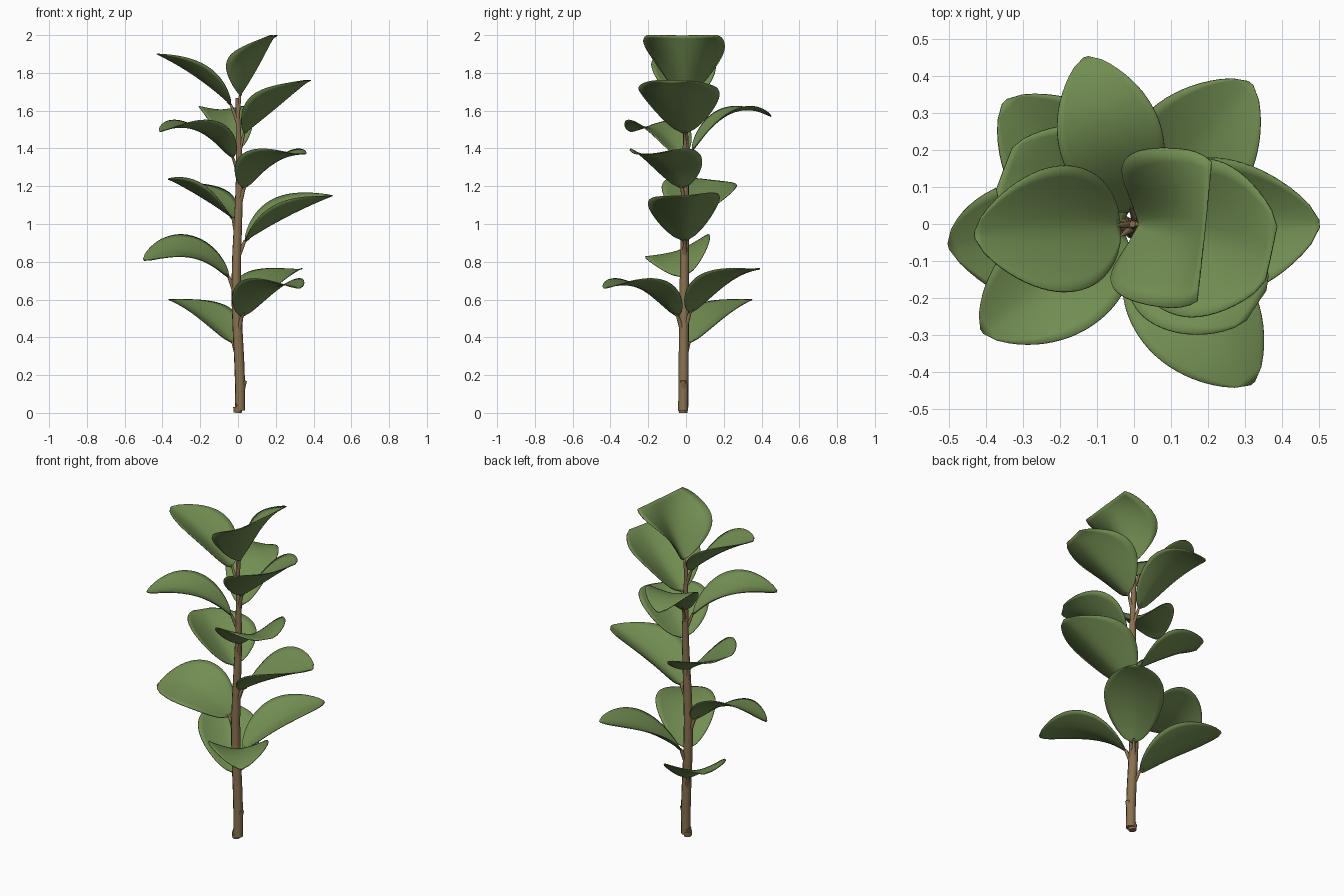
import bpy, bmesh, math
from mathutils import Vector

if "Cube" in bpy.data.objects:
    bpy.data.objects.remove(bpy.data.objects["Cube"])


def material(name, color):
    m = bpy.data.materials.new(name)
    m.diffuse_color = (*color, 1)
    m.use_nodes = True
    m.node_tree.nodes["Principled BSDF"].inputs["Base Color"].default_value = m.diffuse_color
    return m


GREEN = material("leaf green", (0.17, 0.27, 0.085))
BARK = material("bark brown", (0.25, 0.165, 0.08))


def tube(name, points, radii):
    """Tapered round branch through the given points."""
    cu = bpy.data.curves.new(name, 'CURVE')
    cu.dimensions = '3D'
    cu.bevel_depth = 1.0
    cu.bevel_resolution = 3
    cu.use_fill_caps = True
    sp = cu.splines.new('POLY')
    sp.points.add(len(points) - 1)
    for p, co, r in zip(sp.points, points, radii):
        p.co = (*co, 1)
        p.radius = r
    sp.use_smooth = True
    cu.materials.append(BARK)
    ob = bpy.data.objects.new(name, cu)
    bpy.context.collection.objects.link(ob)
    return ob


def width_at(u, widest, blunt):
    """Relative blade width: round base, tip from pointed (0) to square (1)."""
    if u < widest:
        return max(0.03, math.sin(math.pi / 2 * u / widest) ** 0.58)
    x = (u - widest) / (1 - widest)
    return max(0.02, blunt + (1 - blunt) * max(0.0, math.cos(math.pi / 2 * x)) ** 0.7)


def leaf(name, b, c, t, half_width, cup, roll=0.0, widest=0.5, blunt=0.05):
    """Cupped blade swept along a quadratic midrib."""
    nu, nv = 24, 12
    heading = Vector((t.x - b.x, t.y - b.y, 0)).normalized()
    left = Vector((0, 0, 1)).cross(heading)
    bm = bmesh.new()
    rows = []
    for i in range(nu + 1):
        u = i / nu
        mid = b * (1 - u) ** 2 + c * 2 * u * (1 - u) + t * u * u
        tan = ((c - b) * (1 - u) + (t - c) * u).normalized()
        up = tan.cross(left).normalized()
        side = left * math.cos(roll) + up * math.sin(roll)
        nrm = up * math.cos(roll) - left * math.sin(roll)
        w = half_width * width_at(u, widest, blunt)
        lift = half_width * cup * max(0.0, math.sin(math.pi * u ** 0.85))
        row = []
        for j in range(nv + 1):
            v = 2 * j / nv - 1
            row.append(bm.verts.new(mid + side * w * v + nrm * lift * abs(v) ** 1.5))
        rows.append(row)
    for r0, r1 in zip(rows, rows[1:]):
        for j in range(nv):
            f = bm.faces.new((r0[j], r1[j], r1[j + 1], r0[j + 1]))
            f.smooth = True
    me = bpy.data.meshes.new(name)
    bm.normal_update()
    bm.to_mesh(me)
    bm.free()
    me.materials.append(GREEN)
    ob = bpy.data.objects.new(name, me)
    bpy.context.collection.objects.link(ob)
    sol = ob.modifiers.new("thickness", 'SOLIDIFY')
    sol.thickness = 0.005
    sol.offset = 0
    return ob


def stem_at(z):
    """Centre line of the slightly crooked stem."""
    return Vector((0.012 * math.cos(z * 5.2 - 0.5) * (1 - 0.3 * z) - 0.006 * max(0, z - 1.3),
                   -0.015 + 0.009 * z, z))


# Main stem, tapering upwards
heights = [0.012 + i * 0.138 for i in range(13)]
tube("stem", [stem_at(z) for z in heights],
     [0.027 - 0.018 * (z / 1.67) ** 2.5 for z in heights])

# Slanted cut foot and side stub
tube("stem_foot", [(-0.004, -0.015, 0.029), (0.026, -0.015, 0.045)], [0.0275, 0.018])
tube("foot_end", [(-0.002, -0.015, 0.0), (0.0, -0.015, 0.03)], [0.022, 0.027])
tube("stub", [(0.018, -0.014, 0.10), (0.034, -0.014, 0.172)], [0.014, 0.014])

# Leaves from bottom to top: base height, arch height, tip, half width, cup
LEAVES = [
    (0.37, 0.54, (-0.35, 0.33, 0.60), 0.17, 0.30, {}),
    (0.51, 0.73, (0.32, -0.43, 0.66), 0.165, 0.28, {}),
    (0.53, 0.73, (0.315, 0.38, 0.76), 0.165, 0.28, {}),
    (0.72, 0.94, (-0.50, -0.06, 0.81), 0.18, 0.18, {"roll": -0.34}),
    (0.91, 1.05, (0.50, 0.0, 1.15), 0.19, 0.52, {"roll": 0.08}),
    (1.03, 1.14, (-0.35, 0.15, 1.23), 0.20, 0.40, {"roll": 0.12, "blunt": 0.3}),
    (1.19, 1.36, (0.33, -0.22, 1.37), 0.195, 0.35, {"blunt": 0.25}),
    (1.35, 1.57, (-0.41, -0.29, 1.49), 0.155, 0.32, {}),
    (1.39, 1.69, (-0.13, 0.45, 1.57), 0.14, 0.18, {}),
    (1.48, 1.60, (0.37, -0.08, 1.76), 0.215, 0.48, {"widest": 0.6, "blunt": 0.35}),
    (1.63, 1.80, (-0.43, -0.03, 1.90), 0.17, 0.42, {}),
    (1.68, 1.80, (0.19, -0.02, 1.998), 0.215, 0.66, {"widest": 0.85, "blunt": 0.88}),
]
for n, (base_z, arch_z, tip, half_width, cup, shape) in enumerate(LEAVES, 1):
    t = Vector(tip)
    b = stem_at(base_z).lerp(t, 0.08)
    b.z = base_z
    c = b.lerp(t, 0.46)
    c.z = arch_z
    leaf(f"leaf_{n:02d}", b, c, t, half_width, cup, **shape)
    # Short stalk from the stem, ending just under the blade
    root = stem_at(base_z - 0.10)
    end = b.lerp(c, 0.12) - Vector((0, 0, 0.004))
    thick = 0.014 if base_z < 1.3 else 0.011
    tube(f"leaf_stalk_{n:02d}", [root, root.lerp(b, 0.5), b, end],
         [thick, thick * 0.85, thick * 0.6, 0.003])
